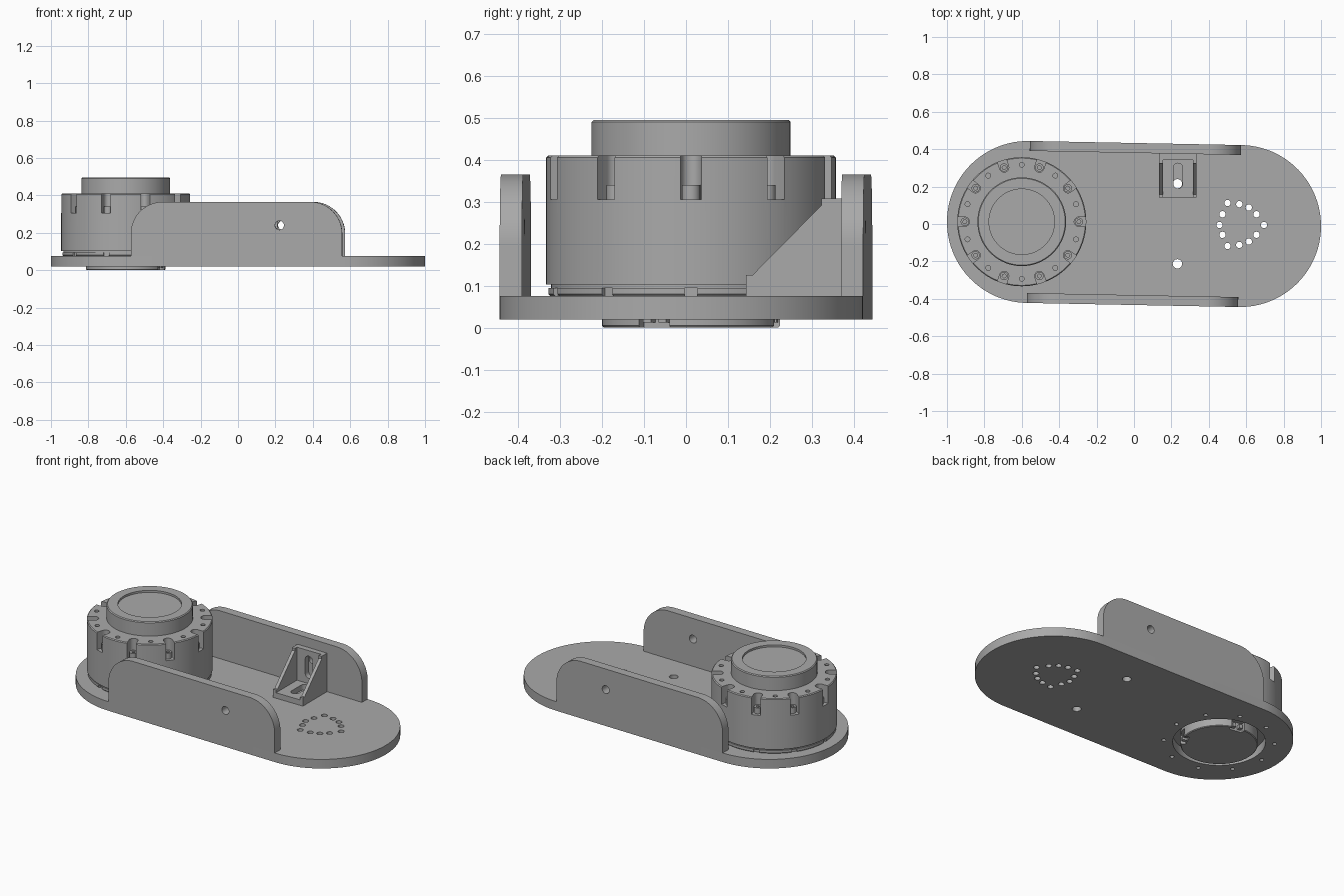
import bpy, bmesh
from math import pi, cos, sin, radians
from mathutils import Matrix, Vector

if "Cube" in bpy.data.objects:
    bpy.data.objects.remove(bpy.data.objects["Cube"], do_unlink=True)

grey = bpy.data.materials.new("mid_grey")
grey.use_nodes = True
COLOUR = (0.4, 0.4, 0.4, 1)
grey.diffuse_color = COLOUR
grey.node_tree.nodes["Principled BSDF"].inputs["Base Color"].default_value = COLOUR

TILT = Matrix.Rotation(radians(-1.1), 4, "Z")      # plate and walls sit slightly askew
MOTOR = Vector((-0.6, 0.012, 0))
FLOOR = 0.075                                       # top of the base plate
STAND = Matrix.Rotation(pi / 2, 4, "X")             # turns a flat outline upright


def arc(cx, cy, r, a0, a1, n):
    return [(cx + r * cos(radians(a0 + (a1 - a0) * i / n)),
             cy + r * sin(radians(a0 + (a1 - a0) * i / n))) for i in range(n + 1)]


def prism(bm, outline, z0, z1, matrix=Matrix()):
    """Extrude a flat outline from z0 to z1, then place it."""
    low = [bm.verts.new(matrix @ Vector((x, y, z0))) for x, y in outline]
    high = [bm.verts.new(matrix @ Vector((x, y, z1))) for x, y in outline]
    bm.faces.new(low[::-1])
    bm.faces.new(high)
    for i in range(len(low)):
        j = (i + 1) % len(low)
        bm.faces.new((low[i], low[j], high[j], high[i]))


def drill(bm, x, y, r, z0, z1, n=20, matrix=Matrix()):
    prism(bm, arc(x, y, r, 0, 360 - 360 / n, n - 1), z0, z1, matrix)


def box(bm, x0, x1, y0, y1, z0, z1, matrix=Matrix()):
    prism(bm, [(x0, y0), (x1, y0), (x1, y1), (x0, y1)], z0, z1, matrix)


def slot(bm, x, y0, y1, r, z0, z1, matrix=Matrix()):
    prism(bm, arc(x, y0, r, 180, 360, 10) + arc(x, y1, r, 0, 180, 10), z0, z1, matrix)


def lathe(bm, profile, centre):
    verts = [bm.verts.new(centre + Vector((r, 0, z))) for r, z in profile]
    edges = [bm.edges.new(pair) for pair in zip(verts, verts[1:])]
    bmesh.ops.spin(bm, geom=verts + edges, cent=centre, axis=(0, 0, 1),
                   angle=2 * pi, steps=100, use_merge=True)
    bmesh.ops.remove_doubles(bm, verts=bm.verts, dist=1e-5)


def finish(name, bm, cutter=None):
    """Make the object, cut the holes, colour and shade it."""
    def to_object(label, b):
        bmesh.ops.recalc_face_normals(b, faces=b.faces)
        mesh = bpy.data.meshes.new(label)
        b.to_mesh(mesh)
        b.free()
        ob = bpy.data.objects.new(label, mesh)
        bpy.context.collection.objects.link(ob)
        return ob

    ob = to_object(name, bm)
    ob.data.materials.append(grey)
    bpy.ops.object.select_all(action="DESELECT")
    bpy.context.view_layer.objects.active = ob
    ob.select_set(True)
    if cutter:
        tool = to_object(name + "_cutter", cutter)
        tool.hide_render = True
        mod = ob.modifiers.new("holes", "BOOLEAN")
        mod.operation, mod.solver, mod.object = "DIFFERENCE", "EXACT", tool
        bpy.ops.object.modifier_apply(modifier=mod.name)
        bpy.data.objects.remove(tool, do_unlink=True)
    bpy.ops.object.shade_smooth_by_angle(angle=radians(25))
    return ob


def around(count, start=0):
    for i in range(count):
        yield Matrix.Translation(MOTOR) @ Matrix.Rotation(start + 2 * pi * i / count, 4, "Z")


# Base plate: long rounded slab with motor opening, screw holes and hole pattern
plate, cut = bmesh.new(), bmesh.new()
prism(plate, arc(0.567, 0, 0.433, -90, 90, 48) + arc(-0.567, 0, 0.433, 90, 270, 48),
      0.02, FLOOR, TILT)
drill(cut, MOTOR.x, MOTOR.y, 0.255, 0, 0.1, 80)
for m in around(10):
    drill(cut, 0.305, 0, 0.012, 0, 0.1, 12, m)
half_pattern = [(0.5, 0.112), (0.563, 0.106), (0.614, 0.088), (0.655, 0.052), (0.473, 0.052)]
pattern = half_pattern + [(x, -y - 0.006) for x, y in half_pattern] + [(0.695, -0.005), (0.457, -0.005)]
for x, y in pattern:
    drill(cut, x, y, 0.017, 0, 0.1)
for y in (0.215, -0.213):
    drill(cut, 0.232, y, 0.025, 0, 0.1)
finish("base_plate", plate, cut)

# Side walls with rounded top corners and one round hole each
for name, y in (("front_wall", -0.433), ("back_wall", 0.38)):
    wall, cut = bmesh.new(), bmesh.new()
    upright = TILT @ STAND
    prism(wall, [(-0.565, FLOOR), (0.565, FLOOR)] + arc(0.395, 0.195, 0.17, 0, 90, 20)
          + arc(-0.395, 0.195, 0.17, 90, 180, 20), -y - 0.053, -y, upright)
    drill(cut, 0.23, 0.24, 0.024, -y - 0.1, -y + 0.1, 24, upright)
    finish(name, wall, cut)

# Motor housing: turned body with rim notches, small top holes and foot notches
motor, cut = bmesh.new(), bmesh.new()
lathe(motor, [(0, 0.001), (0.208, 0.001), (0.212, 0.005), (0.212, FLOOR), (0.335, FLOOR),
              (0.34, 0.08), (0.34, 0.095), (0.333, 0.095), (0.333, 0.103), (0.345, 0.103),
              (0.345, 0.405), (0.34, 0.41), (0.237, 0.41), (0.237, 0.49), (0.232, 0.495),
              (0.175, 0.495), (0.175, 0.483), (0, 0.483)], MOTOR)
for m in around(10):
    prism(cut, arc(0.305, 0, 0.025, 90, 270, 12) + [(0.4, -0.025), (0.4, 0.025)], 0.305, 0.45, m)
    box(cut, 0.328, 0.4, -0.015, 0.015, 0.05, 0.094, m)
for m in around(10, pi / 10):
    drill(cut, 0.305, 0, 0.013, 0.37, 0.45, 14, m)
for m in (Matrix.Rotation(radians(a), 4, "Z") for a in (80, -25)):
    box(cut, 0.18, 0.25, -0.04, 0.04, -0.03, 0.055, Matrix.Translation(MOTOR) @ m)
finish("motor_housing", motor, cut)

# Socket screws seated in the rim notches
screws, cut = bmesh.new(), bmesh.new()
for m in around(10):
    drill(screws, 0.305, 0, 0.022, 0.3, 0.34, 20, m)
    drill(cut, 0.305, 0, 0.011, 0.322, 0.36, 6, m)
finish("rim_screws", screws, cut)

# Cable connector pins under the motor
pins = bmesh.new()
for m in (Matrix.Rotation(radians(a), 4, "Z") for a in (80, -25)):
    for y in (-0.02, 0.02):
        box(pins, 0.17, 0.205, y - 0.01, y + 0.01, 0.012, 0.035, Matrix.Translation(MOTOR) @ m)
finish("connector_pins", pins)

# Angle bracket: slotted foot and back, with a triangular gusset on each side
foot, cut = bmesh.new(), bmesh.new()
box(foot, 0.135, 0.335, 0.143, 0.376, FLOOR, 0.108)
slot(cut, 0.235, 0.215, 0.3, 0.025, 0.05, 0.2)
finish("bracket_foot", foot, cut)

back, cut = bmesh.new(), bmesh.new()
box(back, 0.135, 0.335, 0.343, 0.376, 0.108, 0.308)
slot(cut, 0.235, 0.165, 0.25, 0.025, -0.4, -0.3, STAND)
finish("bracket_back", back, cut)

side_turn = Matrix(((0, 0, 1, 0), (1, 0, 0, 0), (0, 1, 0, 0), (0, 0, 0, 1)))
gussets = bmesh.new()
for x in (0.135, 0.315):
    prism(gussets, [(0.143, 0.108), (0.343, 0.108), (0.343, 0.308), (0.323, 0.308), (0.323, 0.292),
                    (0.158, 0.125), (0.143, 0.125)], x, x + 0.02, side_turn)
finish("bracket_gussets", gussets)
